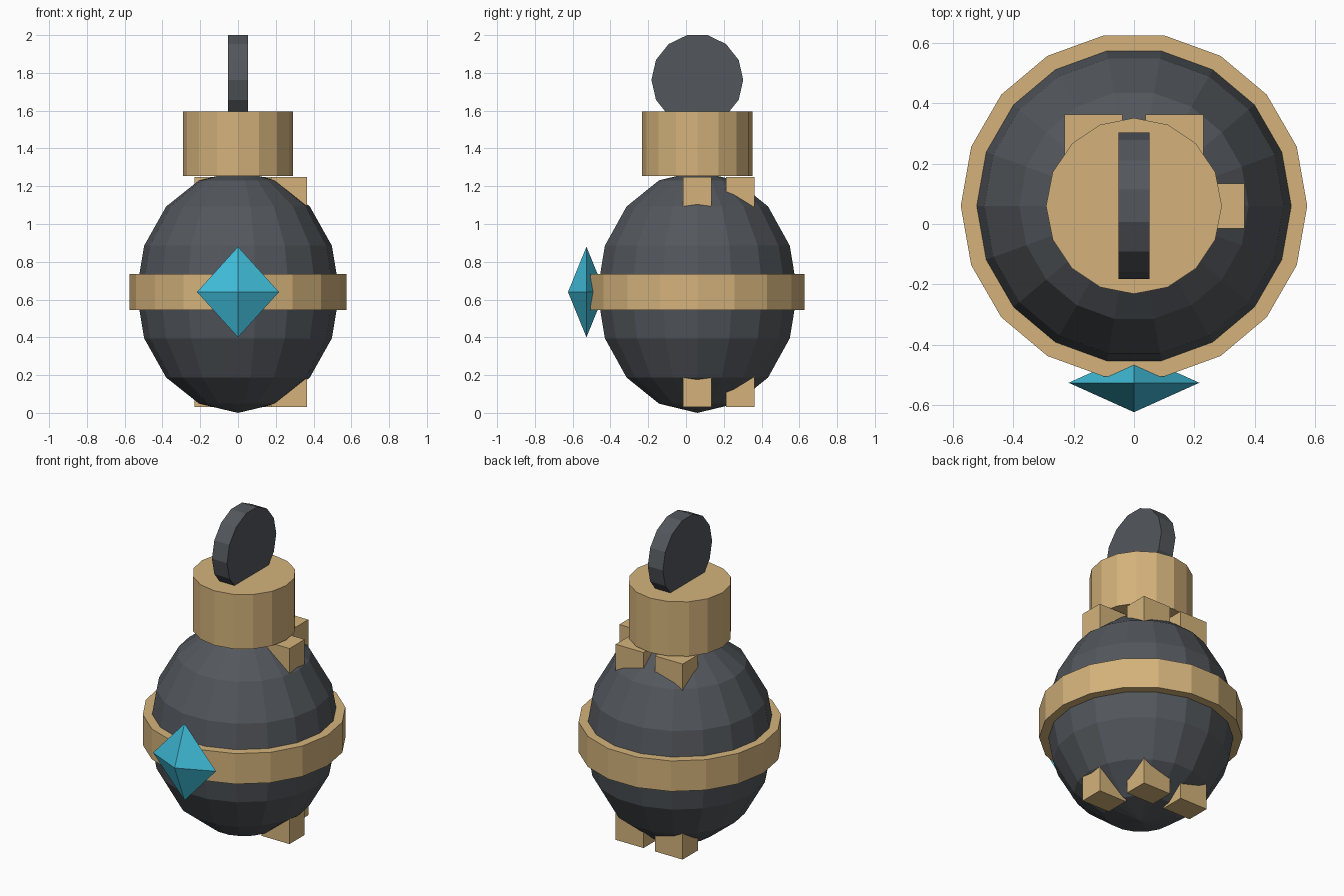
import bpy
import bmesh
import math
from mathutils import Matrix, Vector

if "Cube" in bpy.data.objects:
    bpy.data.objects.remove(bpy.data.objects["Cube"])


def material(name, rgb):
    m = bpy.data.materials.new(name)
    m.diffuse_color = (*rgb, 1.0)
    m.use_nodes = True
    m.node_tree.nodes["Principled BSDF"].inputs["Base Color"].default_value = m.diffuse_color
    return m


GOLD = material("warm gold", (0.66, 0.45, 0.20))
DARK = material("dark slate", (0.086, 0.095, 0.107))
CYAN = material("cyan gem", (0.052, 0.51, 0.70))


def finish(bm, name, mat, matrix):
    bmesh.ops.recalc_face_normals(bm, faces=bm.faces[:])
    mesh = bpy.data.meshes.new(name)
    bm.to_mesh(mesh)
    bm.free()
    mesh.transform(matrix)
    mesh.materials.append(mat)
    obj = bpy.data.objects.new(name, mesh)
    bpy.context.collection.objects.link(obj)
    return obj


def lathe(name, profile, sides, mat, matrix):
    """Closed faceted solid from (radius, height) pairs; radius 0 makes a pole."""
    bm = bmesh.new()
    rings = []
    for r, z in profile:
        count = 1 if r < 1e-6 else sides
        rings.append([bm.verts.new((r * math.cos(math.tau * i / sides),
                                    r * math.sin(math.tau * i / sides), z))
                      for i in range(count)])
    for a, b in zip(rings, rings[1:]):
        for i in range(sides):
            j = (i + 1) % sides
            quad = [a[i % len(a)], a[j % len(a)], b[j % len(b)], b[i % len(b)]]
            bm.faces.new(list(dict.fromkeys(quad)))
    for ring in (rings[0], rings[-1]):
        if len(ring) > 1:
            bm.faces.new(ring)
    return finish(bm, name, mat, matrix)


def box(name, lo, hi, mat):
    lo, hi = Vector(lo), Vector(hi)
    bm = bmesh.new()
    bmesh.ops.create_cube(bm, size=1)
    return finish(bm, name, mat,
                  Matrix.Translation((lo + hi) / 2) @ Matrix.Diagonal((*(hi - lo), 1)))


CY = 0.06  # axis of the vessel
axis = Matrix.Translation((0, CY, 0))

# Egg-shaped body
R, H = 0.538, 0.64
body = [(R * math.sin(math.pi * i / 8), H - H * math.cos(math.pi * i / 8))
        for i in range(9)]
lathe("body", body, 18, DARK, axis)

# Belt around the middle and cap on top
lathe("belt", [(0.575, 0.545), (0.575, 0.735)], 18, GOLD, axis)
lathe("cap", [(0.292, 1.255), (0.292, 1.595)], 16, GOLD, axis)

# Upright disc stopper, its axis along x
turn = Matrix(((0, 0, 1, 0), (1, 0, 0, 0), (0, 1, 0, 0), (0, 0, 0, 1)))
lathe("stopper_disc", [(0.243, -0.052), (0.243, 0.052)], 14, DARK,
      Matrix.Translation((0, CY, 1.763)) @ turn)

# Flattened octahedral gem on the front
lathe("gem", [(0, -0.24), (0.217, 0), (0, 0.24)], 4, CYAN,
      Matrix.Translation((0, -0.527, 0.64)) @ Matrix.Diagonal((1, 0.45, 1, 1)))

# Posts running through the body, showing at top and bottom
for label, x, y in (("side", 0.27, 0.06),
                    ("back_right", 0.135, 0.288),
                    ("back_left", -0.135, 0.288)):
    box(label + "_post", (x - 0.096, y - 0.075, 0.03),
        (x + 0.096, y + 0.075, 1.25), GOLD)
